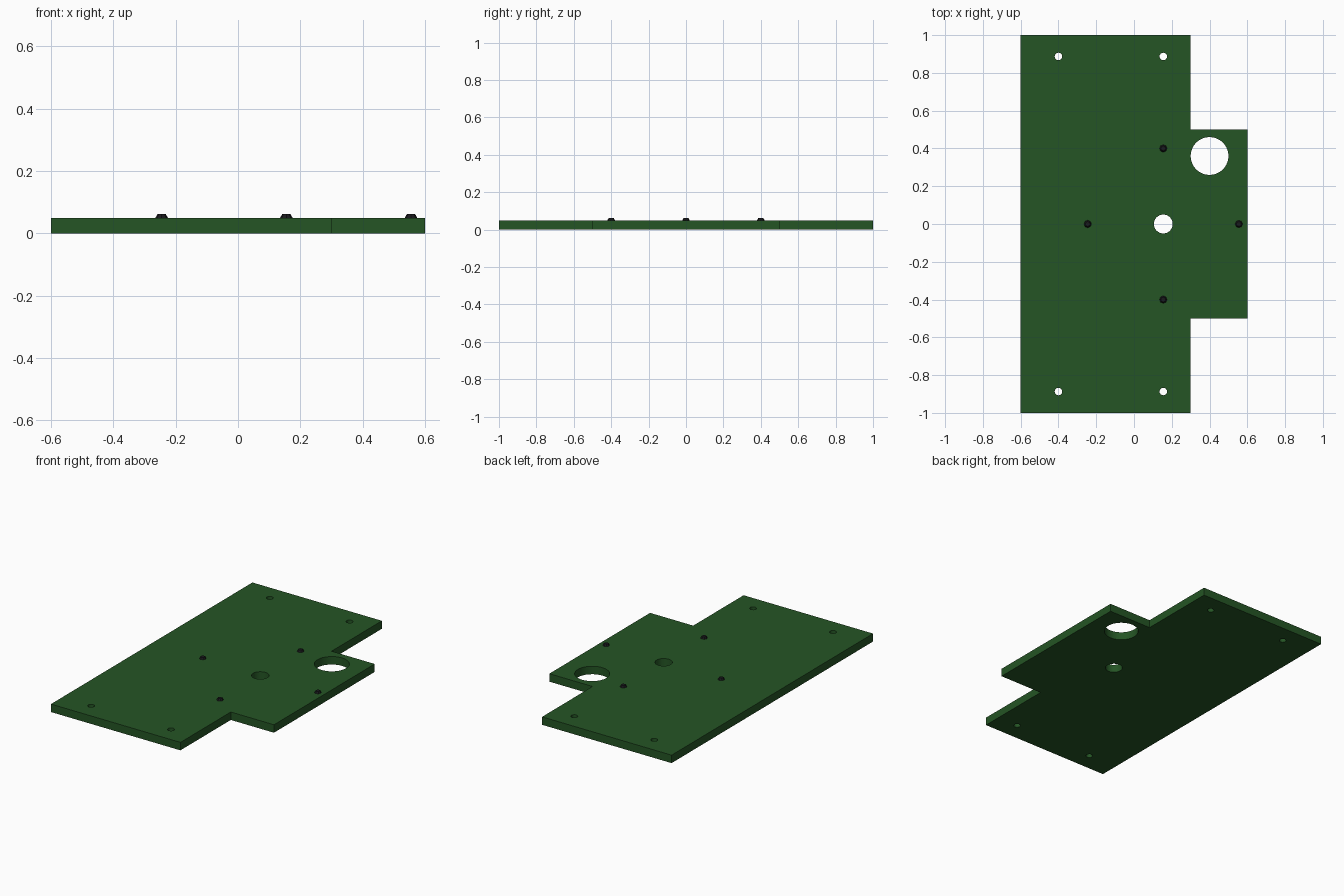
import bpy, bmesh, math

if "Cube" in bpy.data.objects:
    bpy.data.objects.remove(bpy.data.objects["Cube"])

T = 0.05  # board thickness


def material(name, rgb):
    m = bpy.data.materials.new(name)
    m.diffuse_color = (*rgb, 1)
    m.use_nodes = True
    m.node_tree.nodes["Principled BSDF"].inputs["Base Color"].default_value = m.diffuse_color
    return m


green = material("board green", (0.018, 0.09, 0.018))
black = material("stud black", (0.01, 0.01, 0.012))


def circle(x, y, r, n):
    return [(x + r * math.cos(2 * math.pi * i / n), y + r * math.sin(2 * math.pi * i / n))
            for i in range(n)]


# Board: stepped outline with round through holes
outline = [(-0.6, -1), (0.3, -1), (0.3, -0.5), (0.6, -0.5),
           (0.6, 0.5), (0.3, 0.5), (0.3, 1), (-0.6, 1)]
loops = [outline, circle(0.155, 0, 0.05, 32), circle(0.4, 0.36, 0.1, 48)]
loops += [circle(x, y, 0.02, 16) for x in (-0.4, 0.155) for y in (-0.887, 0.887)]

curve = bpy.data.curves.new("board_profile", 'CURVE')
curve.dimensions = '2D'
curve.fill_mode = 'BOTH'
curve.extrude = T / 2
for pts in loops:
    s = curve.splines.new('POLY')
    s.points.add(len(pts) - 1)
    for p, (x, y) in zip(s.points, pts):
        p.co = (x, y, 0, 1)
    s.use_cyclic_u = True
board = bpy.data.objects.new("board", curve)
bpy.context.collection.objects.link(board)
board.location.z = T / 2
bpy.context.view_layer.objects.active = board
board.select_set(True)
bpy.ops.object.convert(target='MESH')
board = bpy.context.object

# Weld caps to walls
bm = bmesh.new()
bm.from_mesh(board.data)
bmesh.ops.remove_doubles(bm, verts=bm.verts, dist=1e-5)
bmesh.ops.recalc_face_normals(bm, faces=bm.faces)
bm.to_mesh(board.data)
bm.free()
board.data.materials.clear()
board.data.materials.append(green)
bpy.ops.object.shade_smooth_by_angle(angle=math.radians(30))

# Four small tapered studs around the centre hole
for i, (dx, dy) in enumerate([(1, 0), (0, 1), (-1, 0), (0, -1)]):
    bpy.ops.mesh.primitive_cone_add(vertices=8, radius1=0.02, radius2=0.013, depth=0.012,
                                    location=(0.155 + 0.4 * dx, 0.4 * dy, T + 0.006))
    stud = bpy.context.object
    stud.name = f"stud_{i + 1}"
    stud.data.materials.append(black)
